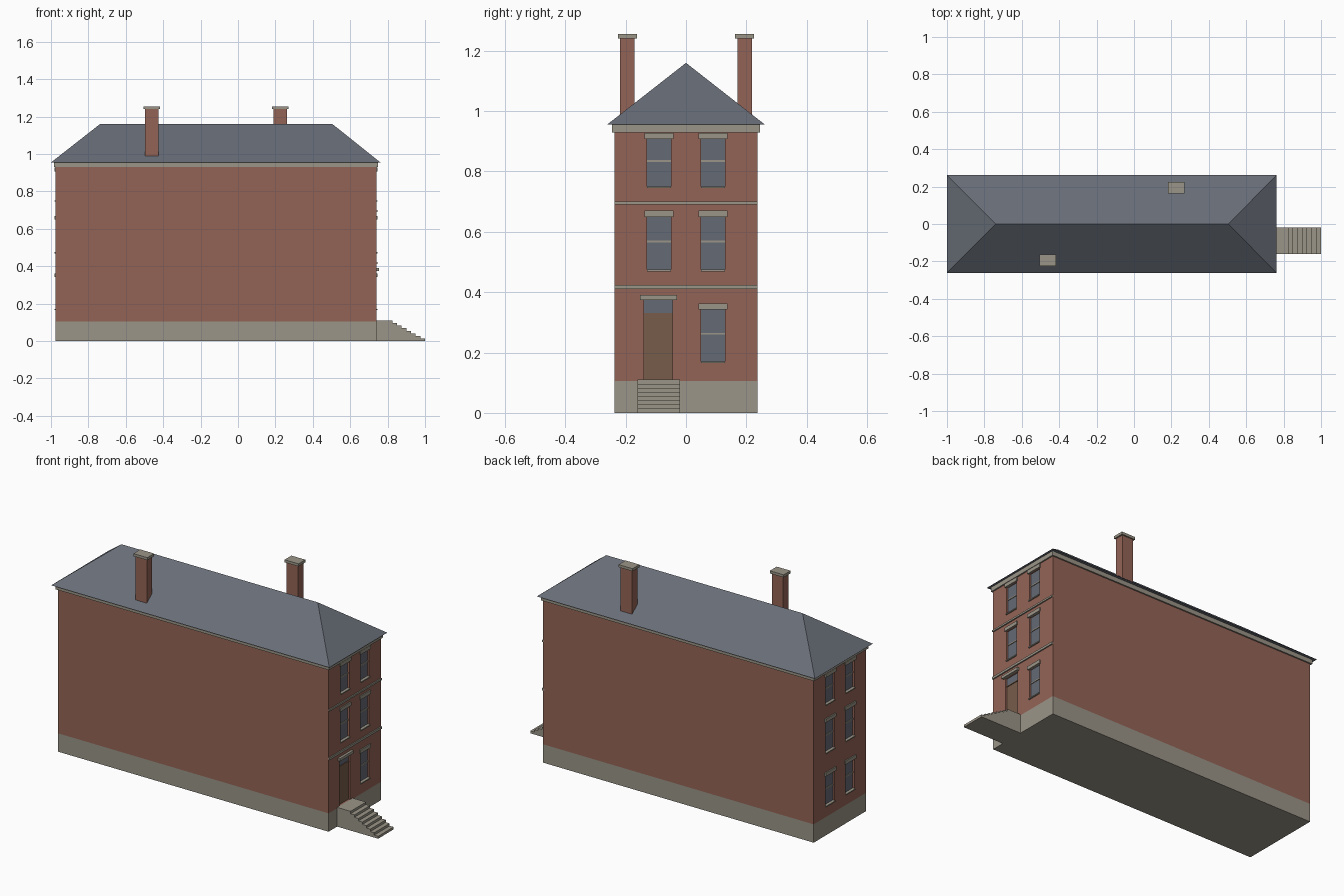
import bpy
import bmesh

if "Cube" in bpy.data.objects:
    bpy.data.objects.remove(bpy.data.objects["Cube"], do_unlink=True)


def material(name, srgb):
    lin = [((c / 255 + 0.055) / 1.055) ** 2.4 for c in srgb] + [1.0]
    m = bpy.data.materials.new(name)
    m.use_nodes = True
    m.diffuse_color = lin
    bsdf = next(n for n in m.node_tree.nodes if n.type == 'BSDF_PRINCIPLED')
    bsdf.inputs["Base Color"].default_value = lin
    bsdf.inputs["Roughness"].default_value = 0.9
    return m


BRICK = material("red brick", (148, 100, 86))
STONE = material("pale stone", (155, 149, 136))
SLATE = material("grey slate", (104, 109, 119))
GLASS = material("window glass", (101, 106, 116))
WOOD = material("brown door", (118, 92, 74))


def make(name, mat, bm):
    bmesh.ops.recalc_face_normals(bm, faces=bm.faces)
    me = bpy.data.meshes.new(name)
    bm.to_mesh(me)
    bm.free()
    me.materials.append(mat)
    ob = bpy.data.objects.new(name, me)
    bpy.context.scene.collection.objects.link(ob)
    return ob


def add_box(bm, xs, ys, zs):
    verts = bmesh.ops.create_cube(bm, size=1)["verts"]
    for v in verts:
        v.co = [sum(r) / 2 + c * abs(r[1] - r[0])
                for r, c in zip((xs, ys, zs), v.co)]


def box(name, mat, xs, ys, zs):
    bm = bmesh.new()
    add_box(bm, xs, ys, zs)
    return make(name, mat, bm)


# Main dimensions
X0, X1, W = -0.975, 0.74, 0.237
BASE, EAVE, RIDGE = 0.105, 0.955, 1.16
RECESS, PROUD = 0.012, 0.007

# Walls, plinth and cornice
walls = box("brick_walls", BRICK, (X0, X1), (-W, W), (BASE, 0.94))
box("stone_plinth", STONE, (X0, X1), (-W, W), (0, BASE))
box("cornice", STONE, (X0 - 0.008, X1 + 0.008), (-W - 0.008, W + 0.008), (0.93, EAVE))

# Hipped roof
bm = bmesh.new()
eaves = [bm.verts.new((x, y, EAVE)) for x, y in
         ((-1, -0.262), (0.762, -0.262), (0.762, 0.262), (-1, 0.262))]
west, east = (bm.verts.new((x, 0, RIDGE)) for x in (-0.738, 0.505))
a, b, c, d = eaves
for face in ((d, c, b, a), (a, b, east, west), (b, c, east),
             (c, d, west, east), (d, a, west)):
    bm.faces.new(face)
make("hipped_roof", SLATE, bm)

# Chimneys with stone caps
for side, x, y in (("front", -0.461, -0.194), ("back", 0.225, 0.194)):
    box(side + "_chimney", BRICK, (x - 0.036, x + 0.036),
        (y - 0.024, y + 0.024), (EAVE + 0.01, 1.24))
    box(side + "_chimney_cap", STONE, (x - 0.044, x + 0.044),
        (y - 0.031, y + 0.031), (1.24, 1.255))

# Floor bands on the entrance end
for name, z0, z1 in (("lower", 0.411, 0.424), ("upper", 0.690, 0.700)):
    box(name + "_floor_band", STONE, (X1 - 0.01, X1 + PROUD), (-W, W), (z0, z1))

# Openings: storey sill and head heights
STOREYS = (("ground", 0.17, 0.342), ("middle", 0.474, 0.65), ("top", 0.75, 0.908))
DOOR = (-0.14, -0.045)
cuts = bmesh.new()


def span(wall, out, inner, outer):
    return (wall + out * inner, wall + out * outer)


def window(prefix, wall, out, y, z0, z1):
    ys = (y - 0.04, y + 0.04)
    add_box(cuts, span(wall, out, -RECESS, 0.05), ys, (z0, z1))
    box(prefix + "_glass", GLASS, span(wall, out, -RECESS - 0.004, -RECESS + 0.002), ys, (z0, z1))
    mid = (z0 + z1) / 2 + 0.006
    box(prefix + "_sash_bar", STONE, span(wall, out, -RECESS, -RECESS + 0.006),
        ys, (mid - 0.003, mid + 0.003))
    box(prefix + "_sill", STONE, span(wall, out, -RECESS, PROUD),
        ys, (z0 - 0.005, z0 + 0.001))
    box(prefix + "_lintel", STONE, span(wall, out, -RECESS, PROUD),
        (y - 0.048, y + 0.048), (z1, z1 + 0.02))


for end, wall, out in (("entrance", X1, 1), ("rear", X0, -1)):
    for storey, z0, z1 in STOREYS:
        for side, y in (("near", -0.09), ("far", 0.09)):
            if (end, storey, side) != ("entrance", "ground", "near"):
                window(f"{end}_{storey}_{side}_window", wall, out, y, z0, z1)

# Entrance door with a fanlight and hood
add_box(cuts, (X1 - RECESS, X1 + 0.05), DOOR, (0.11, 0.374))
leaf = (X1 - RECESS - 0.004, X1 - RECESS + 0.002)
box("door", WOOD, leaf, DOOR, (0.11, 0.326))
box("door_transom_bar", WOOD, (leaf[0], leaf[1] + 0.004), DOOR, (0.326, 0.331))
box("door_fanlight", GLASS, leaf, DOOR, (0.331, 0.374))
box("door_hood", STONE, (X1 - RECESS, X1 + 0.014), (-0.153, -0.03), (0.374, 0.39))

# Cut the openings into the walls
cutter = make("opening_cutter", BRICK, cuts)
cutter.hide_render = True
mod = walls.modifiers.new("openings", 'BOOLEAN')
mod.operation = 'DIFFERENCE'
mod.solver = 'EXACT'
mod.object = cutter
bpy.context.view_layer.objects.active = walls
bpy.ops.object.modifier_apply(modifier=mod.name)
bpy.data.objects.remove(cutter, do_unlink=True)

# Stone steps: stepped profile extruded across
RISERS, LANDING, TOP = 8, 0.825, 0.11
tread, rise = (1 - LANDING) / (RISERS - 1), TOP / RISERS
profile = [(X1, 0), (X1, TOP)]
for i in range(RISERS):
    x = LANDING + tread * i
    profile += [(x, TOP - rise * i), (x, TOP - rise * (i + 1))]
bm = bmesh.new()
side = bm.faces.new([bm.verts.new((x, -0.16, z)) for x, z in profile])
ext = bmesh.ops.extrude_face_region(bm, geom=[side], use_keep_orig=True)
moved = [g for g in ext["geom"] if isinstance(g, bmesh.types.BMVert)]
bmesh.ops.translate(bm, vec=(0, 0.14, 0), verts=moved)
make("entrance_steps", STONE, bm)
